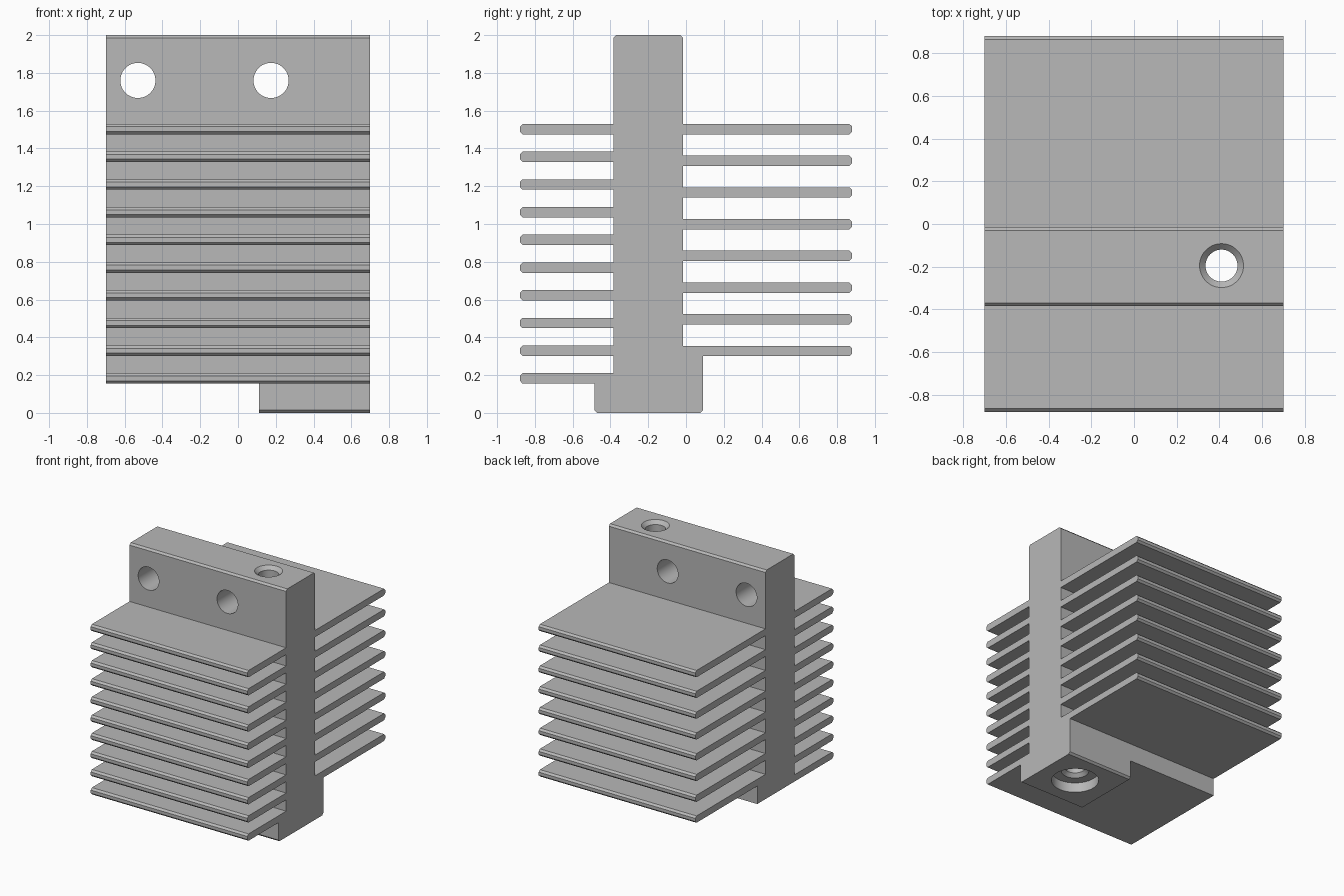
import bpy
import bmesh
from math import radians, sin, cos, tau

if "Cube" in bpy.data.objects:
    bpy.data.objects.remove(bpy.data.objects["Cube"], do_unlink=True)

HALF_X = 0.70            # half length of the extrusion
FRONT, BACK = -0.385, -0.015   # faces of the upright plate
TIP = 0.88               # reach of the fins
FIN = 0.055              # fin thickness
C = 0.015                # edge chamfer
STEP = 0.155             # underside of the raised end

metal = bpy.data.materials.new("grey metal")
metal.use_nodes = True
colour = (0.48, 0.48, 0.48, 1)
metal.diffuse_color = colour
metal.node_tree.nodes["Principled BSDF"].inputs["Base Color"].default_value = colour


def add_object(name, bm):
    bmesh.ops.recalc_face_normals(bm, faces=bm.faces)
    mesh = bpy.data.meshes.new(name)
    bm.to_mesh(mesh)
    bm.free()
    mesh.materials.append(metal)
    obj = bpy.data.objects.new(name, mesh)
    bpy.context.collection.objects.link(obj)
    return obj


def fin_outline(root, tip, z):
    """Chamfered fin outline from its lower root to its upper root."""
    inner = tip - C if tip > 0 else tip + C
    return [(root, z), (inner, z), (tip, z + C),
            (tip, z + FIN - C), (inner, z + FIN), (root, z + FIN)]


def lathe(name, profile, segments=48):
    """Closed solid of revolution about z from (radius, height) pairs."""
    bm = bmesh.new()
    rings = [[bm.verts.new((r * cos(tau * i / segments), r * sin(tau * i / segments), z))
              for i in range(segments)] for r, z in profile]
    for low, high in zip(rings, rings[1:]):
        for i in range(segments):
            j = (i + 1) % segments
            bm.faces.new((low[i], low[j], high[j], high[i]))
    bm.faces.new(rings[0])
    bm.faces.new(rings[-1])
    return add_object(name, bm)


def cut(target, cutter):
    cutter.hide_render = True
    mod = target.modifiers.new(cutter.name, "BOOLEAN")
    mod.operation = "DIFFERENCE"
    mod.solver = "EXACT"
    mod.object = cutter
    bpy.ops.object.select_all(action="DESELECT")
    target.select_set(True)
    bpy.context.view_layer.objects.active = target
    bpy.context.view_layer.update()
    bpy.ops.object.modifier_apply(modifier=mod.name)
    bpy.data.objects.remove(cutter, do_unlink=True)


# Cross-section: foot, back fins upward, plate top, front fins downward
outline = [(-0.485, C), (-0.485 + C, 0), (0.09 - C, 0), (0.09, C)]
for i in range(8):
    root = 0.09 if i == 0 else BACK
    points = fin_outline(root, TIP, 0.30 + i * 1.175 / 7)
    points[-1] = (BACK, points[-1][1])
    outline += points
outline += [(BACK, 2 - C), (BACK - C, 2), (FRONT + C, 2), (FRONT, 2 - C)]
for i in reversed(range(10)):
    points = fin_outline(FRONT, -TIP, STEP + i * 1.32 / 9)
    if i == 0:
        points[0] = (-0.485, STEP)
    outline += reversed(points)

# Extruded heat sink body
bm = bmesh.new()
face = bm.faces.new([bm.verts.new((-HALF_X, y, z)) for y, z in outline])
extruded = bmesh.ops.extrude_face_region(bm, geom=[face])
moved = [v for v in extruded["geom"] if isinstance(v, bmesh.types.BMVert)]
bmesh.ops.translate(bm, verts=moved, vec=(2 * HALF_X, 0, 0))
heat_sink = add_object("heat_sink", bm)

# Cut away the foot on the right part of the length
bm = bmesh.new()
bmesh.ops.create_cube(bm, size=1)
for v in bm.verts:
    v.co.x = 0.11 if v.co.x > 0 else -1
    v.co.y *= 2.4
    v.co.z = STEP if v.co.z > 0 else -0.2
cut(heat_sink, add_object("foot_cutter", bm))

# Two cross holes through the upright plate
for x in (-0.53, 0.175):
    hole = lathe("cross_hole_cutter", [(0.093, -0.4), (0.093, 0.4)])
    hole.rotation_euler.x = radians(90)
    hole.location = (x, -0.2, 1.76)
    cut(heat_sink, hole)

# Vertical bore with countersinks and a wide recess under the foot
bore = lathe("bore_cutter", [(0.176, -0.1), (0.176, 0.08), (0.103, 0.08), (0.075, 0.108),
                             (0.075, 1.972), (0.103, 2), (0.103, 2.1)])
bore.location = (0.41, -0.195, 0)
cut(heat_sink, bore)

heat_sink.select_set(True)
bpy.context.view_layer.objects.active = heat_sink
bpy.ops.object.shade_smooth_by_angle(angle=radians(25))
